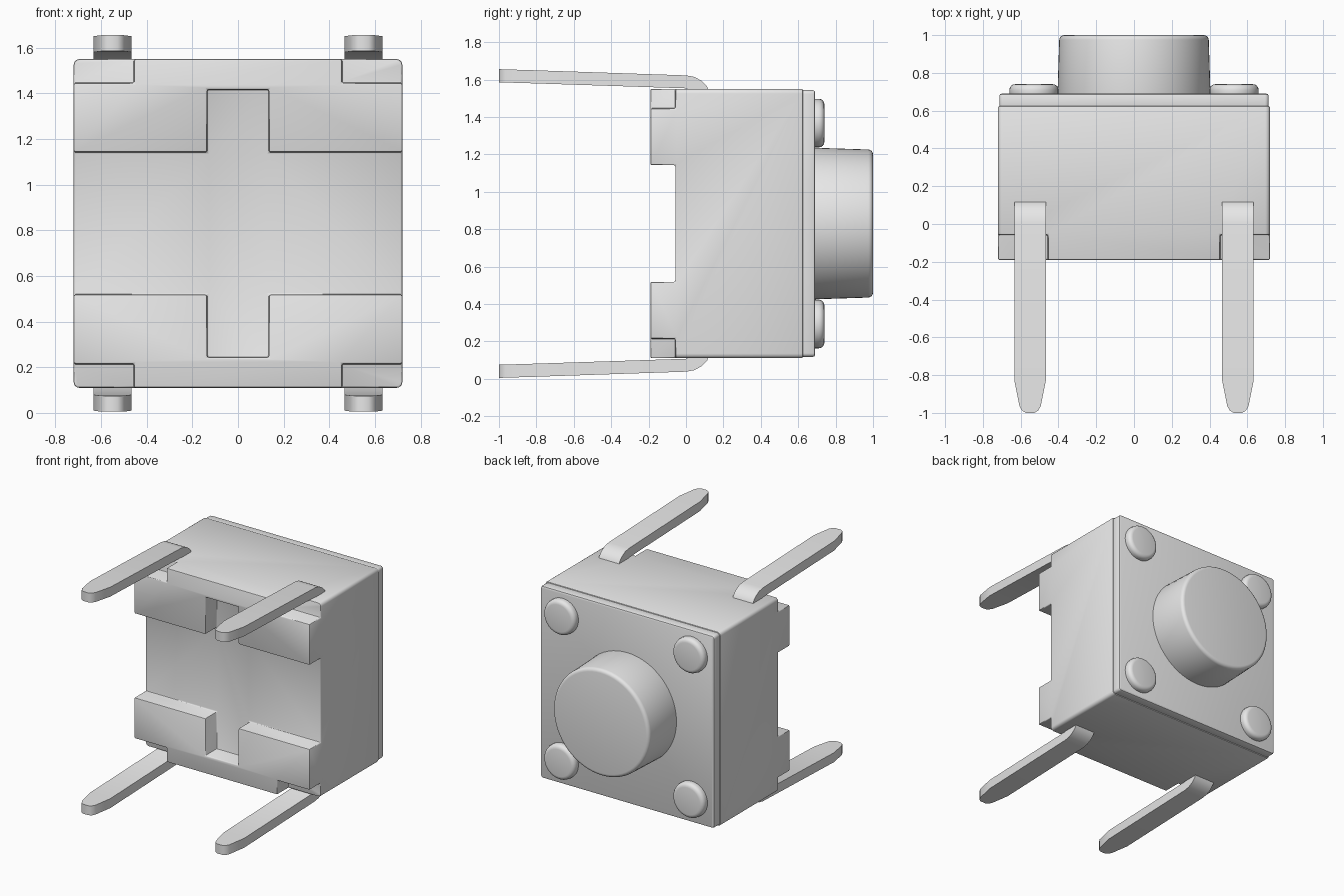
import bpy, bmesh, math
from mathutils import Vector

old = bpy.data.objects.get("Cube")
if old:
    bpy.data.objects.remove(old, do_unlink=True)

CZ = 0.83  # height of the middle of the body

grey = bpy.data.materials.new("light_grey")
grey.use_nodes = True
grey.diffuse_color = (0.8, 0.8, 0.8, 1)
grey.node_tree.nodes["Principled BSDF"].inputs["Base Color"].default_value = (0.8, 0.8, 0.8, 1)


def loft(name, rings):
    """Closed solid through a list of rings of equal length."""
    bm = bmesh.new()
    rows = [[bm.verts.new(p) for p in ring] for ring in rings]
    n = len(rows[0])
    for a, b in zip(rows, rows[1:]):
        for i in range(n):
            j = (i + 1) % n
            bm.faces.new((a[i], a[j], b[j], b[i]))
    bm.faces.new(rows[0][::-1])
    bm.faces.new(rows[-1])
    bmesh.ops.recalc_face_normals(bm, faces=bm.faces[:])
    mesh = bpy.data.meshes.new(name)
    bm.to_mesh(mesh)
    bm.free()
    mesh.materials.append(grey)
    obj = bpy.data.objects.new(name, mesh)
    bpy.context.collection.objects.link(obj)
    return obj


def prism(name, outline, y0, y1):
    """Outline in x and height above the body middle, pushed along y."""
    return loft(name, [[(x, y, CZ + z) for x, z in outline] for y in (y0, y1)])


def rounded_square(half, r, steps=4):
    pts = []
    for k, (sx, sz) in enumerate(((1, 1), (-1, 1), (-1, -1), (1, -1))):
        for i in range(steps + 1):
            a = (k + i / steps) * math.pi / 2
            pts.append((sx * (half - r) + r * math.cos(a), sz * (half - r) + r * math.sin(a)))
    return pts


def rect(x0, x1, z0, z1):
    return [(x0, z0), (x1, z0), (x1, z1), (x0, z1)]


def activate(obj):
    bpy.ops.object.select_all(action='DESELECT')
    obj.select_set(True)
    bpy.context.view_layer.objects.active = obj


def finish(obj, width=0, segments=2):
    activate(obj)
    if width:
        mod = obj.modifiers.new("bevel", 'BEVEL')
        mod.width, mod.segments = width, segments
        mod.limit_method, mod.angle_limit = 'ANGLE', math.radians(40)
        mod.use_clamp_overlap = False
        bpy.ops.object.modifier_apply(modifier=mod.name)
    bpy.ops.object.shade_smooth_by_angle(angle=math.radians(35))


def cut(obj, cutter):
    activate(obj)
    mod = obj.modifiers.new("cut", 'BOOLEAN')
    mod.operation, mod.solver, mod.object = 'DIFFERENCE', 'EXACT', cutter
    bpy.ops.object.modifier_apply(modifier=mod.name)
    bpy.data.objects.remove(cutter, do_unlink=True)


# Housing with a stepped cross channel and four corner notches in front
body = prism("housing", rounded_square(0.72, 0.025), -0.19, 0.625)
w, n, g, t = 1.0, 0.135, 0.312, 0.587
cross = [(-w, -g), (-n, -g), (-n, -t), (n, -t), (n, -g), (w, -g),
         (w, g), (n, g), (n, t), (-n, t), (-n, g), (-w, g)]
cut(body, prism("channel_cutter", cross, -0.4, -0.057))
for sx in (-1, 1):
    for sz in (-1, 1):
        corner = [(sx * x, sz * z) for x, z in rect(0.455, 1, 0.615, 1)]
        cut(body, prism("corner_cutter", corner, -0.4, -0.057))
finish(body, 0.008)

# Cover plate on the back
finish(prism("cover_plate", rounded_square(0.713, 0.02), 0.6, 0.69), 0.012)


def knob(name, x, z, r0, r1, y0, y1, bevel, sides):
    def ring(r, y):
        return [(x + r * math.cos(a), y, z + r * math.sin(a))
                for a in (2 * math.pi * i / sides for i in range(sides))]
    finish(loft(name, [ring(r0, y0), ring(r1, y1)]), bevel, 4)


# Push button and four rivets
knob("push_button", 0, CZ, 0.406, 0.395, 0.66, 1.0, 0.025, 64)
for sx, side in ((1, "left"), (-1, "right")):
    for sz, level in ((1, "upper"), (-1, "lower")):
        knob(f"{level}_{side}_rivet", sx * 0.53, CZ + sz * 0.537,
             0.13, 0.13, 0.66, 0.74, 0.03, 32)

        # Bent pin: y, half width, inner and outer offset from the middle
        stations = [(-1.0, 0.022, 0.755, 0.825), (-0.988, 0.042, 0.755, 0.825),
                    (-0.965, 0.056, 0.754, 0.824), (-0.83, 0.083, 0.75, 0.82),
                    (0.0, 0.083, 0.723, 0.792), (0.045, 0.083, 0.70, 0.784),
                    (0.085, 0.083, 0.68, 0.762), (0.113, 0.083, 0.66, 0.733),
                    (0.128, 0.083, 0.65, 0.69)]
        rings = []
        for y, h, lo, hi in stations:
            rings.append([Vector((sx * 0.55 + dx, y, CZ + sz * d))
                          for dx, d in ((-h, lo), (h, lo), (h, hi), (-h, hi))])
        finish(loft(f"{level}_{side}_pin", rings))
